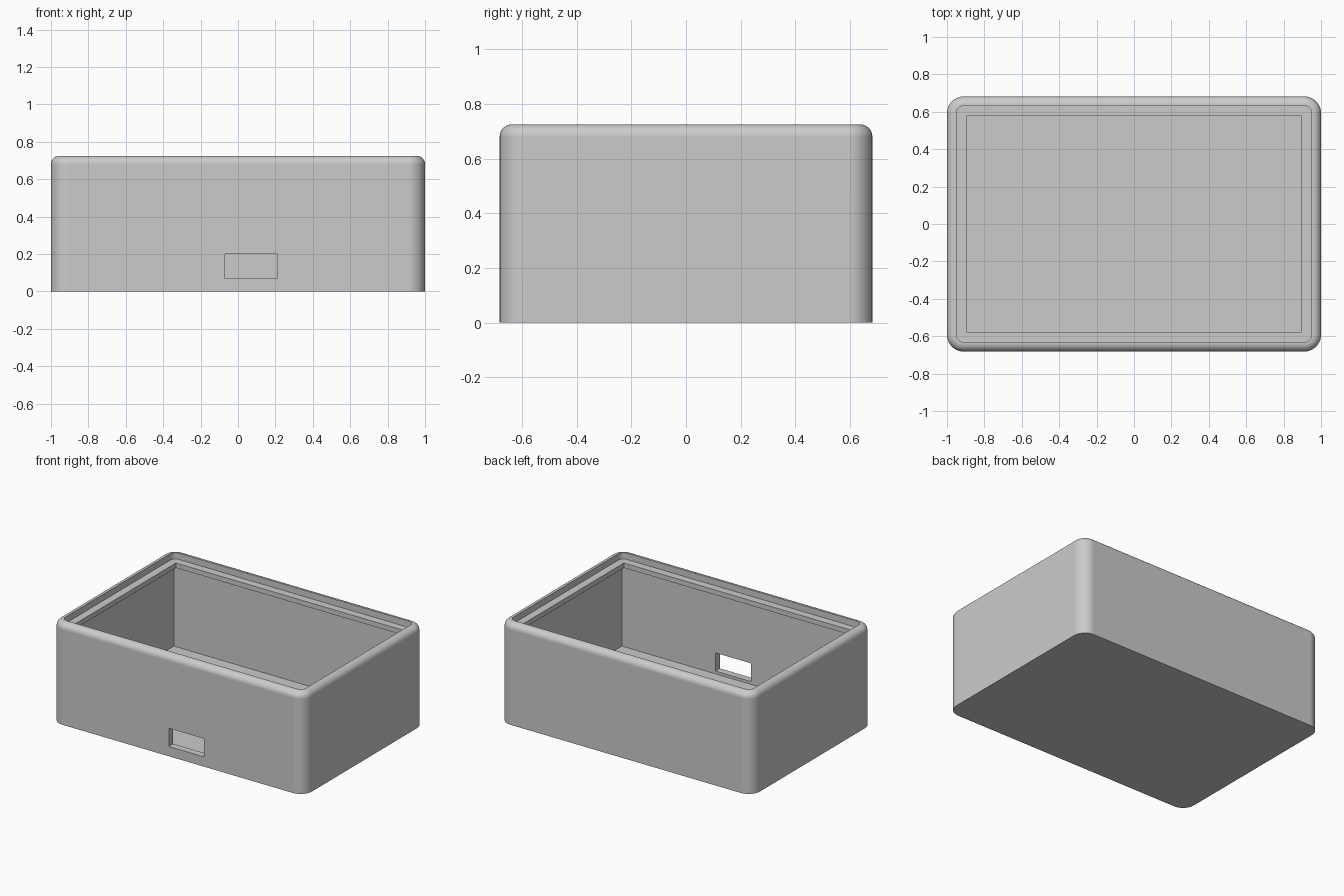
import bpy
import bmesh
from math import sin, cos, pi, radians

if "Cube" in bpy.data.objects:
    bpy.data.objects.remove(bpy.data.objects["Cube"])

HALF_X, HALF_Y, HEIGHT = 1.0, 0.682, 0.725
WALL, LIP = 0.05, 0.105          # insets of the rim recess and of the opening
CORNER, FILLET = 0.09, 0.045
LEDGE_TOP, LEDGE_BOTTOM, FLOOR = 0.68, 0.645, 0.05


def rounded_ring(bm, inset, z, steps=10):
    """Loop of vertices around a rounded rectangle."""
    r = CORNER - inset
    cx, cy = HALF_X - CORNER, HALF_Y - CORNER
    ring = []
    for q, (sx, sy) in enumerate([(1, 1), (-1, 1), (-1, -1), (1, -1)]):
        for i in range(steps + 1):
            a = (q + i / steps) * pi / 2
            ring.append(bm.verts.new((sx * cx + r * cos(a), sy * cy + r * sin(a), z)))
    return ring


def loft(name, profile):
    """Closed solid through rounded rings given as (inset, z)."""
    bm = bmesh.new()
    rings = [rounded_ring(bm, inset, z) for inset, z in profile]
    bm.faces.new(rings[0][::-1])
    bm.faces.new(rings[-1])
    for low, high in zip(rings, rings[1:]):
        for i in range(len(low)):
            j = (i + 1) % len(low)
            bm.faces.new((low[i], low[j], high[j], high[i]))
    return finish(name, bm)


def block(name, low, high):
    """Axis-aligned box between two corners."""
    bm = bmesh.new()
    bmesh.ops.create_cube(bm, size=1)
    for v in bm.verts:
        v.co = [lo + (c + 0.5) * (hi - lo) for c, lo, hi in zip(v.co, low, high)]
    return finish(name, bm)


def finish(name, bm):
    bmesh.ops.recalc_face_normals(bm, faces=bm.faces)
    mesh = bpy.data.meshes.new(name)
    bm.to_mesh(mesh)
    bm.free()
    obj = bpy.data.objects.new(name, mesh)
    bpy.context.collection.objects.link(obj)
    return obj


def activate(obj):
    bpy.ops.object.select_all(action="DESELECT")
    obj.select_set(True)
    bpy.context.view_layer.objects.active = obj


def carve(obj, cutter):
    cutter.hide_render = True
    mod = obj.modifiers.new(cutter.name, "BOOLEAN")
    mod.operation = "DIFFERENCE"
    mod.solver = "EXACT"
    mod.object = cutter
    activate(obj)
    bpy.ops.object.modifier_apply(modifier=mod.name)
    bpy.data.objects.remove(cutter)


# Outer shell with a rounded top edge and a square bottom edge
top_arc = [(FILLET * (1 - cos(a)), HEIGHT - FILLET * (1 - sin(a)))
           for a in [i * pi / 16 for i in range(9)]]
box = loft("enclosure_box", [(0, 0)] + top_arc)

# Lid recess, opening inside the lip, and wider cavity below the lip
ox, oy = HALF_X - LIP, HALF_Y - LIP
ix, iy = HALF_X - WALL, HALF_Y - WALL
carve(box, loft("lid_recess", [(WALL, LEDGE_TOP), (WALL, HEIGHT + 0.1)]))
carve(box, block("opening", (-ox, -oy, 0.5), (ox, oy, 0.9)))
carve(box, block("cavity", (-ix, -iy, FLOOR), (ix, iy, LEDGE_BOTTOM)))

# Connector slot through the front wall
carve(box, block("connector_slot", (-0.07, -0.8, 0.07), (0.21, -0.5, 0.2)))

# Grey plastic
grey = bpy.data.materials.new("grey_plastic")
grey.use_nodes = True
colour = (0.6, 0.6, 0.6, 1)
grey.diffuse_color = colour
grey.node_tree.nodes["Principled BSDF"].inputs["Base Color"].default_value = colour
box.data.materials.clear()
box.data.materials.append(grey)

# Smooth fillets, crisp flat walls
activate(box)
bpy.ops.object.shade_smooth_by_angle(angle=radians(30))
weighted = box.modifiers.new("flat_wall_normals", "WEIGHTED_NORMAL")
weighted.keep_sharp = True
